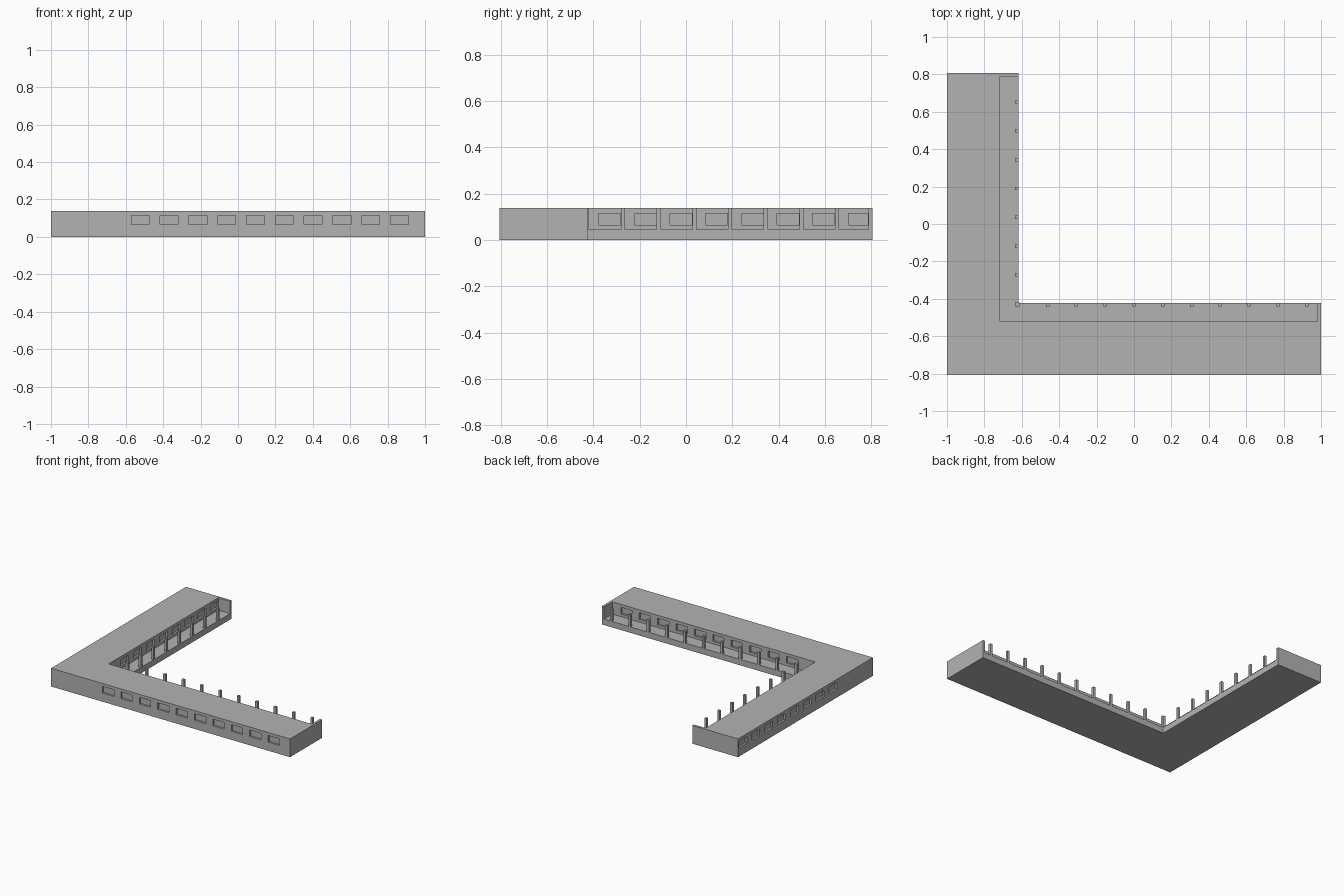
import bpy
import bmesh
from mathutils import Matrix

if "Cube" in bpy.data.objects:
    bpy.data.objects.remove(bpy.data.objects["Cube"], do_unlink=True)

# Overall sizes
X, Y, TOP = 1.0, 0.806, 0.138
FLOOR = 0.045                     # gallery floor height
IN_X, IN_Y = -0.617, -0.423       # courtyard edges
WALL_X, WALL_Y = -0.717, -0.522   # back walls of the gallery
END = 0.018                       # end wall thickness
PITCH, WIN, DEPTH = 0.154, 0.095, 0.015
SILL, HEAD = 0.065, 0.115

grey = bpy.data.materials.new("plain grey")
grey.use_nodes = True
colour = (0.45, 0.45, 0.45, 1)
grey.diffuse_color = colour
grey.node_tree.nodes["Principled BSDF"].inputs["Base Color"].default_value = colour


def finish(name, bm):
    bmesh.ops.recalc_face_normals(bm, faces=bm.faces)
    mesh = bpy.data.meshes.new(name)
    bm.to_mesh(mesh)
    bm.free()
    mesh.materials.append(grey)
    obj = bpy.data.objects.new(name, mesh)
    bpy.context.collection.objects.link(obj)
    return obj


def add_box(bm, x0, x1, y0, y1, z0, z1):
    place = Matrix.Translation(((x0 + x1) / 2, (y0 + y1) / 2, (z0 + z1) / 2))
    size = Matrix.Diagonal((x1 - x0, y1 - y0, z1 - z0, 1))
    bmesh.ops.create_cube(bm, size=1, matrix=place @ size)


def slab(name, outline, z0, z1):
    bm = bmesh.new()
    face = bm.faces.new([bm.verts.new((x, y, z0)) for x, y in outline])
    up = bmesh.ops.extrude_face_region(bm, geom=[face], use_keep_orig=True)["geom"]
    verts = [v for v in up if isinstance(v, bmesh.types.BMVert)]
    bmesh.ops.translate(bm, verts=verts, vec=(0, 0, z1 - z0))
    return finish(name, bm)


# L-shaped base, whose inner edge is the gallery floor
slab("base", [(-X, -Y), (X, -Y), (X, IN_Y), (IN_X, IN_Y), (IN_X, Y), (-X, Y)], 0, FLOOR)

# Upper storey with thin walls closing both gallery ends
building = slab("building", [
    (-X, -Y), (X, -Y), (X, IN_Y), (X - END, IN_Y), (X - END, WALL_Y),
    (WALL_X, WALL_Y), (WALL_X, Y - END), (IN_X, Y - END), (IN_X, Y), (-X, Y)],
    FLOOR, TOP)

# Window recesses on outer and gallery walls of both wings
bm = bmesh.new()
for i in range(10):
    x = -0.57 + i * PITCH
    for y0, y1 in ((-Y - DEPTH, -Y + DEPTH), (WALL_Y - DEPTH, WALL_Y + DEPTH)):
        add_box(bm, x, x + WIN, y0, y1, SILL, HEAD)
for i in range(8):
    y = -0.377 + i * PITCH
    add_box(bm, -X - DEPTH, -X + DEPTH, y, y + WIN, SILL, HEAD)
    add_box(bm, WALL_X - DEPTH, WALL_X + DEPTH, y, min(y + WIN, Y - END - 0.002), SILL, HEAD)
cutter = finish("window_cutter", bm)
cutter.hide_render = True
cut = building.modifiers.new("windows", "BOOLEAN")
cut.operation = "DIFFERENCE"
cut.solver = "EXACT"
cut.object = cutter
bpy.context.view_layer.objects.active = building
bpy.ops.object.modifier_apply(modifier=cut.name)
bpy.data.objects.remove(cutter, do_unlink=True)

# Slim square columns along the courtyard edge
W = 0.018
bm = bmesh.new()
for i in range(10):
    x = -0.462 + i * PITCH
    add_box(bm, x - W / 2, x + W / 2, IN_Y - W, IN_Y, FLOOR, TOP)
for i in range(7):
    y = -0.272 + i * PITCH
    add_box(bm, IN_X - W, IN_X, y - W / 2, y + W / 2, FLOOR, TOP)
add_box(bm, IN_X - W, IN_X + 0.004, IN_Y - W, IN_Y + 0.004, FLOOR, TOP)
finish("columns", bm)
